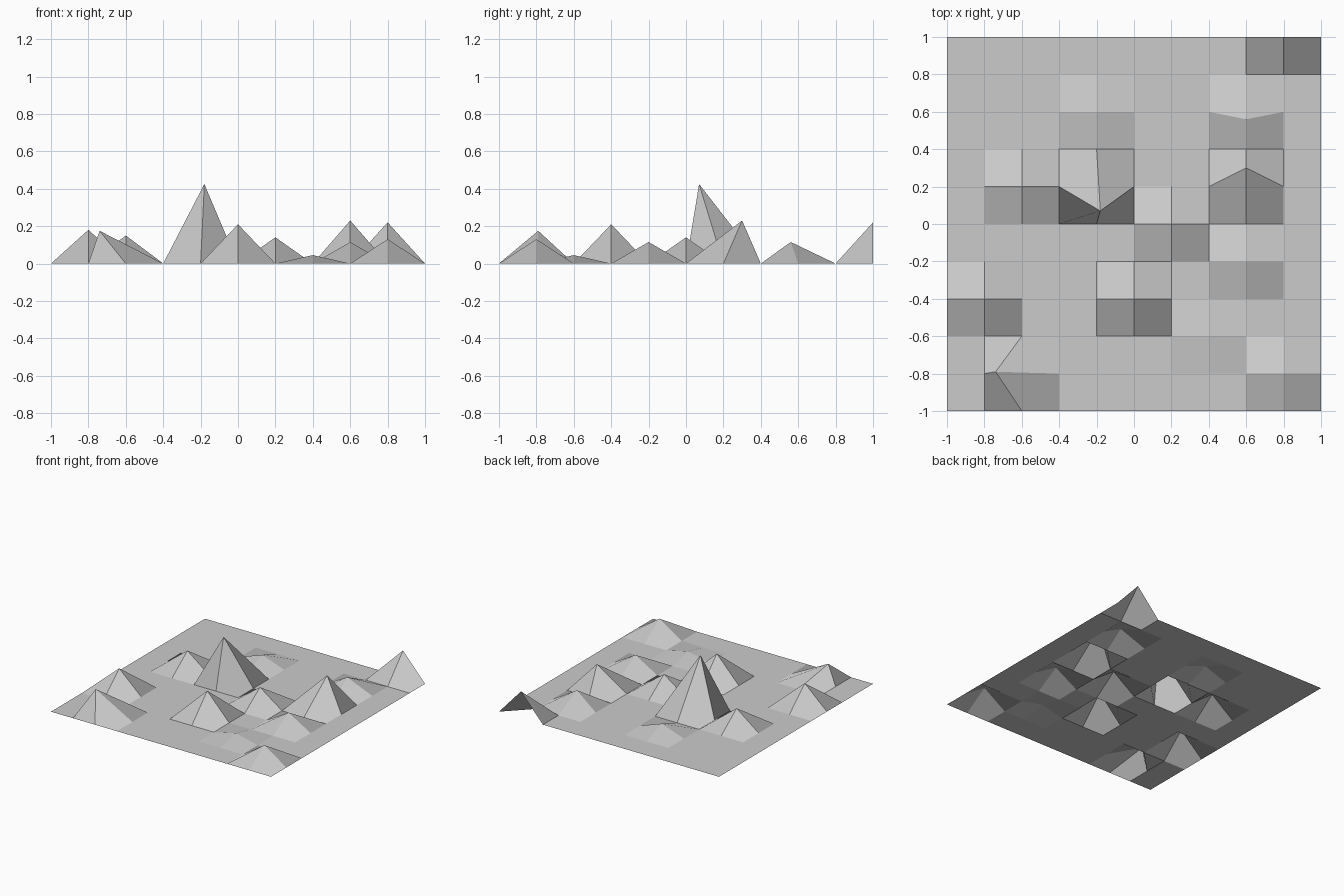
import bpy, bmesh

if "Cube" in bpy.data.objects:
    bpy.data.objects.remove(bpy.data.objects["Cube"])

STEP = 0.2

# Raised grid points: (x, y) on the flat grid -> (x, y, z) of the summit
peaks = {
    (0.8, 1.0): (0.8, 1.0, 0.22),
    (-0.2, 0.6): (-0.2, 0.6, 0.07),
    (0.6, 0.6): (0.6, 0.56, 0.115),
    (-0.6, 0.2): (-0.6, 0.2, 0.15),
    (-0.2, 0.2): (-0.18, 0.07, 0.425),
    (0.6, 0.2): (0.6, 0.3, 0.23),
    (0.2, 0.0): (0.2, 0.0, 0.14),
    (0.6, -0.2): (0.6, -0.2, 0.115),
    (-0.8, -0.4): (-0.8, -0.4, 0.18),
    (0.0, -0.4): (0.0, -0.4, 0.21),
    (0.4, -0.6): (0.4, -0.6, 0.045),
    (-0.6, -0.8): (-0.74, -0.79, 0.175),
    (0.8, -0.8): (0.8, -0.8, 0.13),
}


def cell(x, y):
    return round(x / STEP), round(y / STEP)


# Flat open sheet of 10 x 10 square faces
bm = bmesh.new()
bmesh.ops.create_grid(bm, x_segments=10, y_segments=10, size=1.0)

# Pull single grid points up into pyramid-shaped peaks
summits = {cell(*base): top for base, top in peaks.items()}
for v in bm.verts:
    top = summits.get(cell(v.co.x, v.co.y))
    if top:
        v.co = top

mesh = bpy.data.meshes.new("terrain")
bm.to_mesh(mesh)
bm.free()
terrain = bpy.data.objects.new("terrain", mesh)
bpy.context.collection.objects.link(terrain)
